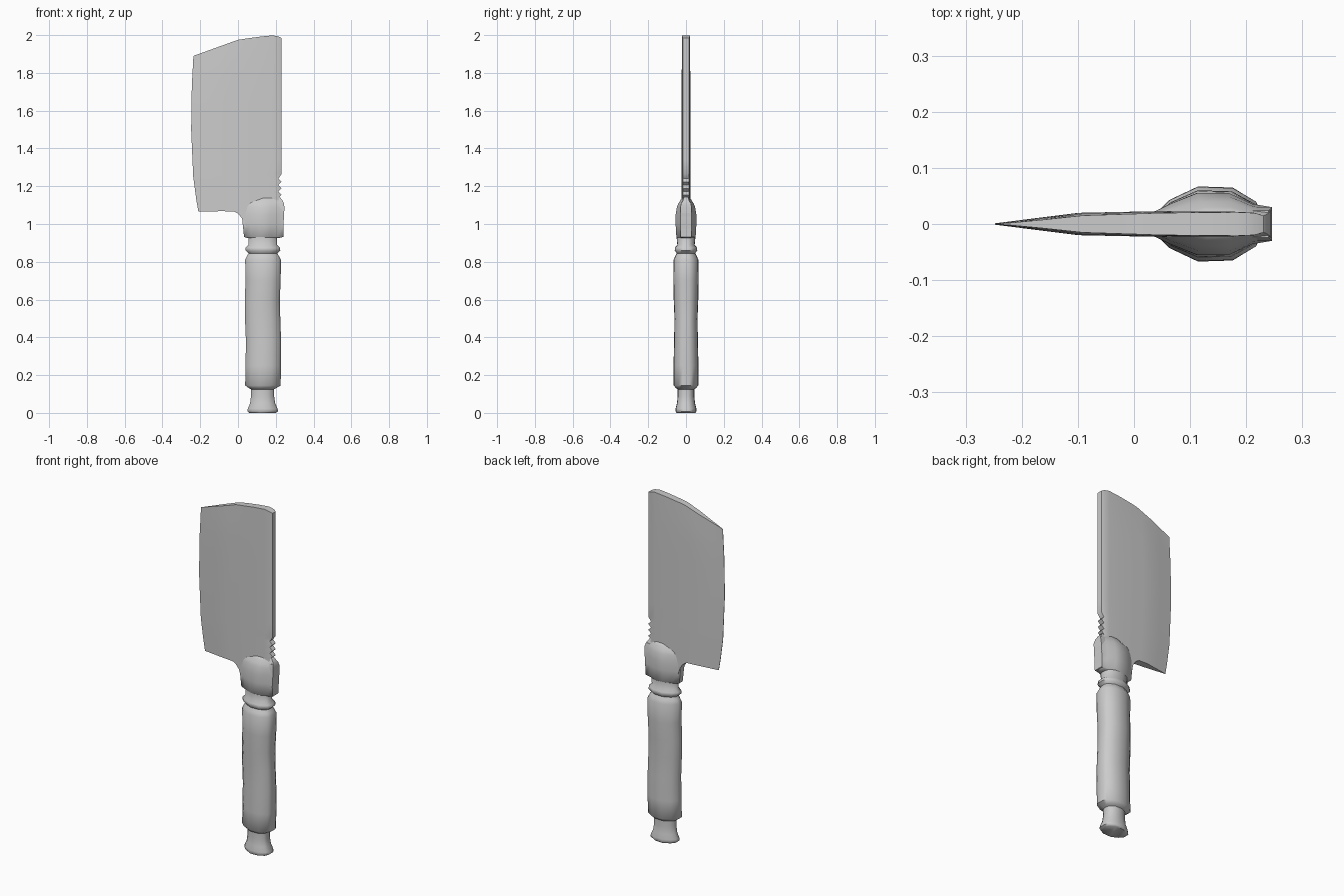
import bpy, bmesh, math

if "Cube" in bpy.data.objects:
    bpy.data.objects.remove(bpy.data.objects["Cube"], do_unlink=True)

steel = bpy.data.materials.new("plain grey")
steel.use_nodes = True
GREY = (0.6, 0.6, 0.6, 1)
steel.diffuse_color = GREY
steel.node_tree.nodes["Principled BSDF"].inputs["Base Color"].default_value = GREY


def interp(x, pts):
    """Piecewise linear lookup."""
    if x <= pts[0][0]:
        return pts[0][1]
    for (x0, y0), (x1, y1) in zip(pts, pts[1:]):
        if x <= x1:
            return y0 + (y1 - y0) * (x - x0) / (x1 - x0)
    return pts[-1][1]


def loft(name, halves, angle=40):
    """Skin rings given as front halves [(x, half thickness, z)]; mirror each to the back."""
    bm = bmesh.new()
    rings = []
    for half in halves:
        ring = [(x, -y, z) for x, y, z in half] + [(x, y, z) for x, y, z in reversed(half)]
        rings.append([bm.verts.new(p) for p in ring])
    n = len(rings[0])
    for a, b in zip(rings, rings[1:]):
        for i in range(n):
            j = (i + 1) % n
            bm.faces.new((a[i], a[j], b[j], b[i]))
    for ring in (rings[0], rings[-1]):
        for i in range(n // 2 - 1):
            bm.faces.new((ring[i], ring[i + 1], ring[n - 2 - i], ring[n - 1 - i]))
    bmesh.ops.recalc_face_normals(bm, faces=bm.faces)
    mesh = bpy.data.meshes.new(name)
    bm.to_mesh(mesh)
    bm.free()
    mesh.materials.append(steel)
    obj = bpy.data.objects.new(name, mesh)
    bpy.context.collection.objects.link(obj)
    bpy.ops.object.select_all(action="DESELECT")
    obj.select_set(True)
    bpy.context.view_layer.objects.active = obj
    bpy.ops.object.shade_smooth_by_angle(angle=math.radians(angle))
    return obj


def column(name, section, levels, angle=40):
    """Scale one section to each level (z, x min, x max, half depth)."""
    return loft(name, [[(x0 + u * (x1 - x0), v * d, z) for u, v in section]
                       for z, x0, x1, d in levels], angle)


# Grip with flared pommel and collar ring
oval = [(0, .25), (.14, .65), (.4, 1), (.73, .97), (.95, .6), (1, .28)]
column("handle", oval, [
    (0, .06, .2, .05), (.008, .05, .212, .055), (.022, .052, .21, .055),
    (.05, .064, .197, .048), (.09, .069, .191, .044), (.125, .069, .191, .044),
    (.13, .06, .2, .052), (.145, .038, .226, .065), (.25, .04, .227, .066),
    (.38, .042, .228, .063), (.5, .037, .224, .061), (.6, .036, .221, .065),
    (.7, .04, .226, .067), (.81, .038, .227, .066), (.828, .046, .218, .058),
    (.845, .056, .208, .049), (.86, .04, .224, .06), (.875, .04, .222, .058),
    (.89, .055, .207, .046), (.93, .055, .207, .05), (.96, .06, .2, .045)], 50)

# Bolster gripping the blade
bolster_section = [(0, .3), (.18, .65), (.4, 1), (.66, 1), (.85, .65), (1, .55)]
column("bolster", bolster_section, [
    (.925, .05, .215, .045), (.932, .032, .24, .051), (1.0, .025, .24, .055),
    (1.05, .025, .244, .055), (1.09, .03, .245, .048), (1.11, .035, .243, .04),
    (1.125, .055, .235, .03), (1.145, .08, .22, .018)], 60)

# Narrow tang strip along the back of the bolster
column("bolster_back_strip", [(0, 1), (1, 1)], [
    (.93, .21, .238, .026), (1.0, .21, .241, .03), (1.09, .21, .246, .03),
    (1.115, .21, .24, .024)])

# Blade: rows run bottom to top, columns from cutting edge to spine
left = [(1.07, -.21), (1.1, -.217), (1.25, -.237), (1.5, -.248), (1.7, -.246), (1.89, -.236)]
top = [(-.236, 1.89), (0, 1.975), (.1, 1.99), (.2, 2.0), (.232, 1.985)]
bottom = [(-.21, 1.067), (-.04, 1.068), (-.01, 1.055), (.012, 1.025), (.024, .985), (.04, .96)]
thick = [(-.25, .0012), (-.1, .02), (.05, .023), (.18, .022), (.215, .02), (.232, .015)]
cols = [0, .04, .16, .31, .43, .47, .5, .525, .55, .57, .6, .75, .9, .965, 1]
notches = [1.14 + .0175 * k for k in range(7)]
levels = [.96, 1.04, 1.12] + notches + [1.27, 1.35, 1.5, 1.65, 1.8, 1.9, 1.96, 2.0]
rows = []
for z_spine in levels:
    v = (z_spine - .96) / (2.0 - .96)
    spine = .214 if z_spine in notches[::2] else .231
    row = []
    for u in cols:
        x_ref = -.236 + u * .468
        z = interp(x_ref, bottom) * (1 - v) + interp(x_ref, top) * v
        x0 = interp(z, left)
        x = x0 + u * (spine - x0) if u > .9 else x0 + u * (.231 - x0)
        t = interp(-.25 + u * .482, thick) * (1 - .35 * max(0, (v - .85) / .15) * (1 - u))
        row.append((x, max(t, .001), z))
    rows.append(row)
loft("blade", rows, 35)
